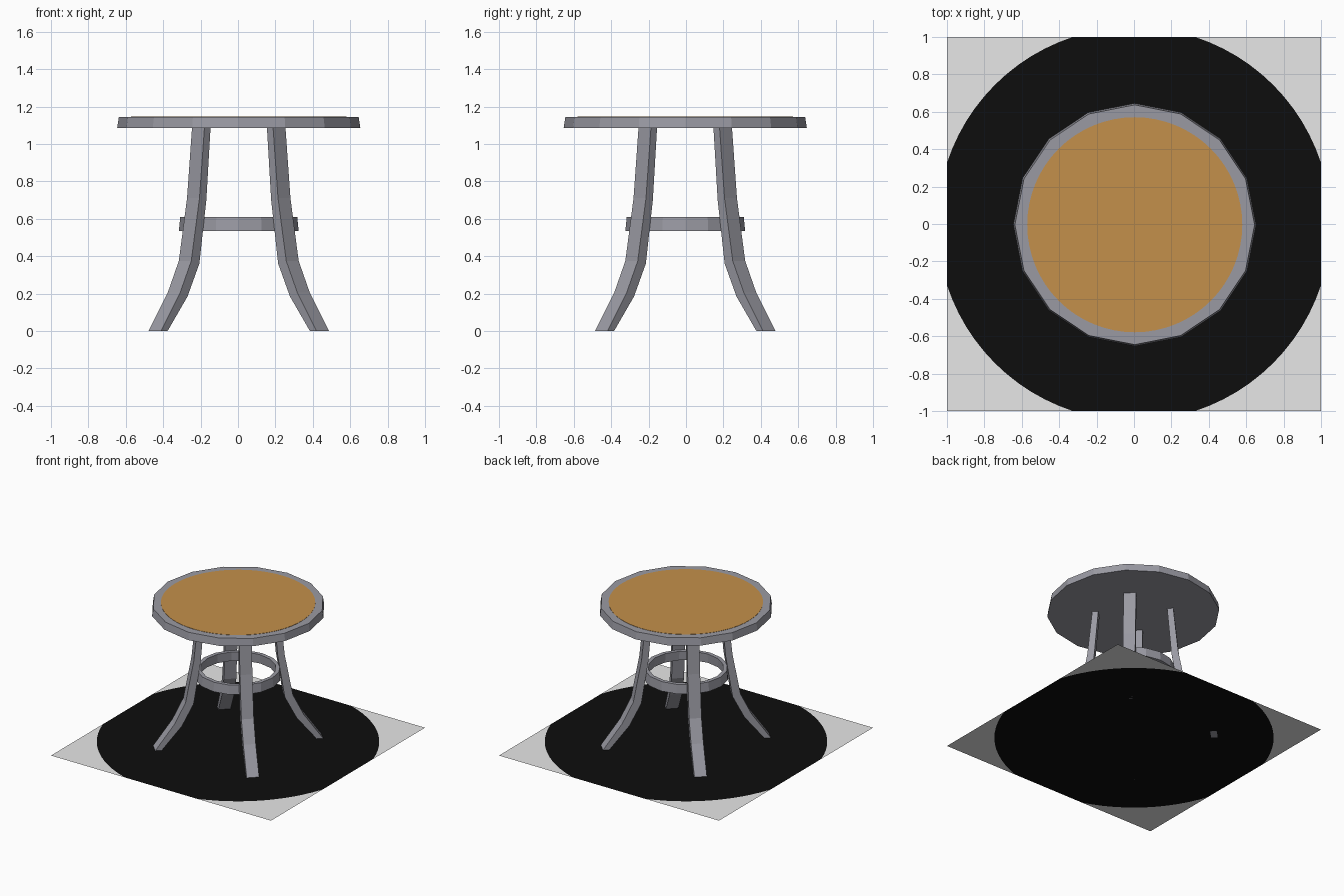
import bpy, bmesh, math
from mathutils import Vector

if "Cube" in bpy.data.objects:
    bpy.data.objects.remove(bpy.data.objects["Cube"])

CX, CY = 0.004, -0.004   # table centre on the ground sheet


def material(name, rgb):
    m = bpy.data.materials.new(name)
    m.diffuse_color = (*rgb, 1)
    m.use_nodes = True
    m.node_tree.nodes["Principled BSDF"].inputs["Base Color"].default_value = m.diffuse_color
    return m


GREY = material("grey metal", (0.323, 0.323, 0.365))
WOOD = material("light wood", (0.55, 0.28, 0.07))
BLACK = material("black", (0.004, 0.004, 0.004))
PALE = material("pale grey", (0.8, 0.8, 0.8))


def finish(name, bm, mats, fix=True):
    if fix:
        bmesh.ops.recalc_face_normals(bm, faces=bm.faces)
    me = bpy.data.meshes.new(name)
    bm.to_mesh(me)
    bm.free()
    for m in mats:
        me.materials.append(m)
    ob = bpy.data.objects.new(name, me)
    bpy.context.collection.objects.link(ob)
    return ob


def disc(name, r_bottom, r_top, z0, z1, sides, mat):
    bm = bmesh.new()
    bmesh.ops.create_cone(bm, cap_ends=True, segments=sides, radius1=r_bottom,
                          radius2=r_top, depth=z1 - z0)
    bmesh.ops.translate(bm, verts=bm.verts, vec=(CX, CY, (z0 + z1) / 2))
    # make sure one corner points along +x
    return finish(name, bm, [mat])


# Table top with its wooden inlay plate
disc("table_top", 0.65, 0.641, 1.085, 1.145, 16, GREY)
disc("wood_inlay", 0.575, 0.575, 1.144, 1.147, 64, WOOD)

# Bracing ring: rectangular profile swept around 16 sides
bm = bmesh.new()
profile = [(0.32, 0.535), (0.313, 0.61), (0.282, 0.61), (0.287, 0.535)]
rings = []
for i in range(16):
    a = i * math.tau / 16
    rings.append([bm.verts.new((CX + r * math.cos(a), CY + r * math.sin(a), z))
                  for r, z in profile])
for i in range(16):
    p, q = rings[i], rings[(i + 1) % 16]
    for j in range(4):
        k = (j + 1) % 4
        bm.faces.new((p[j], q[j], q[k], p[k]))
finish("brace_ring", bm, [GREY])

# Four splayed legs on the diagonals: (outer radius, z, inner radius, z)
path = [(0.306, 1.09, 0.260, 1.09), (0.344, 0.71, 0.292, 0.70),
        (0.406, 0.375, 0.345, 0.36), (0.490, 0.205, 0.434, 0.185),
        (0.635, 0.0, 0.585, 0.0)]
HALF_WIDTH = 0.047
for n, name in enumerate(["back_right", "back_left", "front_left", "front_right"]):
    a = math.pi / 4 + n * math.pi / 2
    d = Vector((math.cos(a), math.sin(a), 0))
    side = Vector((-d.y, d.x, 0)) * HALF_WIDTH
    c = Vector((CX, CY, 0))
    bm = bmesh.new()
    loops = []
    for ro, zo, ri, zi in path:
        o = c + d * ro + Vector((0, 0, zo))
        i = c + d * ri + Vector((0, 0, zi))
        loops.append([bm.verts.new(v) for v in (o - side, o + side, i + side, i - side)])
    for p, q in zip(loops, loops[1:]):
        for j in range(4):
            k = (j + 1) % 4
            bm.faces.new((p[j], p[k], q[k], q[j]))
    bm.faces.new(loops[0])
    bm.faces.new(loops[-1])
    finish(name + "_leg", bm, [GREY])

# Ground sheet: black disc clipped by the square, with pale corners
R = 1.052
a0 = math.acos(1 / R)
STEPS = 12
bm = bmesh.new()
outline = []
for n in range(4):
    base = n * math.pi / 2
    arc = []
    for s in range(STEPS + 1):
        a = base + a0 + (math.pi / 2 - 2 * a0) * s / STEPS
        arc.append(bm.verts.new((R * math.cos(a), R * math.sin(a), 0)))
    b = base + math.pi / 4
    corner = bm.verts.new((math.sqrt(2) * math.cos(b), math.sqrt(2) * math.sin(b), 0))
    f = bm.faces.new([corner] + arc[::-1])
    f.material_index = 1
    outline += arc
bm.faces.new(outline)
for f in bm.faces:
    f.normal_update()
    if f.normal.z < 0:
        f.normal_flip()
bmesh.ops.triangulate(bm, faces=bm.faces)
finish("ground_sheet", bm, [BLACK, PALE], fix=False)
